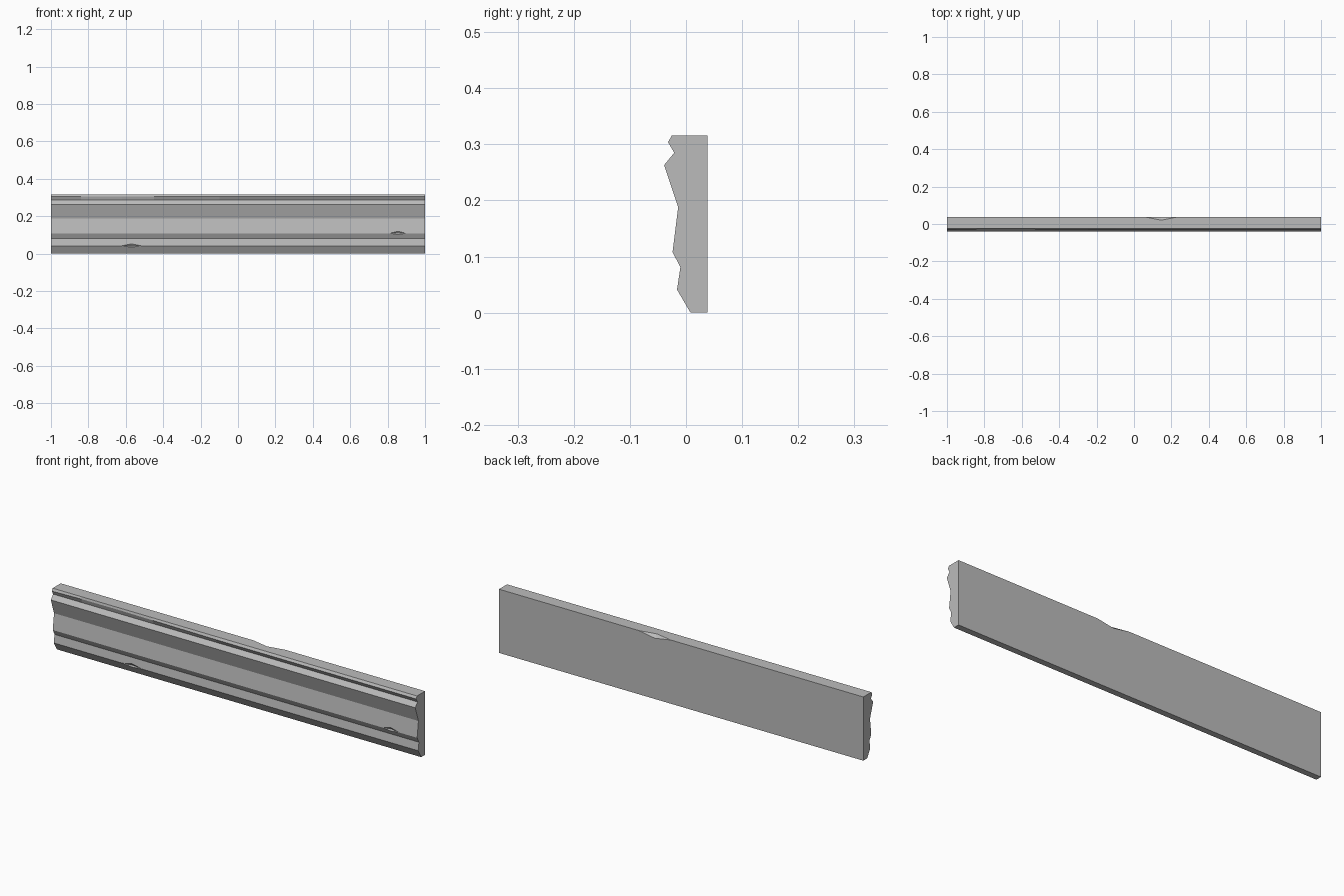
import bpy, bmesh
from mathutils import Vector

cube = bpy.data.objects.get("Cube")
if cube:
    bpy.data.objects.remove(cube, do_unlink=True)

# Single stone-grey material
stone = bpy.data.materials.new("stone_grey")
stone.use_nodes = True
GREY = (0.5, 0.5, 0.5, 1)
stone.diffuse_color = GREY
stone.node_tree.nodes["Principled BSDF"].inputs["Base Color"].default_value = GREY


def new_object(name, bm):
    bmesh.ops.recalc_face_normals(bm, faces=bm.faces)
    mesh = bpy.data.meshes.new(name)
    bm.to_mesh(mesh)
    bm.free()
    mesh.materials.append(stone)
    obj = bpy.data.objects.new(name, mesh)
    bpy.context.scene.collection.objects.link(obj)
    return obj


# Moulding cross-section (y, z), swept along x
PROFILE = [(0.038, 0), (0.008, 0), (-0.016, 0.041), (-0.010, 0.081),
           (-0.024, 0.108), (-0.014, 0.188), (-0.039, 0.263),
           (-0.021, 0.285), (-0.032, 0.304), (-0.025, 0.316), (0.038, 0.316)]
LIP = 8
# Stations along x with the wear of the top lip at each
WEAR = [(-1, 0), (-0.84, 0.004), (-0.62, 0.005), (-0.45, 0.003), (-0.1, 0), (1, 0)]

bm = bmesh.new()
rings = []
for x, wear in WEAR:
    ring = []
    for i, (y, z) in enumerate(PROFILE):
        dent = wear if i == LIP else 0
        ring.append(bm.verts.new((x, y + dent, z + dent * 0.4)))
    rings.append(ring)
n = len(PROFILE)
for a, b in zip(rings, rings[1:]):
    for i in range(n):
        j = (i + 1) % n
        bm.faces.new((a[i], a[j], b[j], b[i]))
bm.faces.new(rings[0])
bm.faces.new(rings[-1])
moulding = new_object("moulding", bm)


def chip(name, center, size):
    """Cut a shallow diamond-shaped chip out of an edge."""
    bm = bmesh.new()
    tips = []
    for axis in range(3):
        for sign in (-1, 1):
            p = Vector(center)
            p[axis] += sign * size[axis]
            tips.append(bm.verts.new(p))
    bmesh.ops.convex_hull(bm, input=tips)
    cutter = new_object(name, bm)
    cutter.hide_render = True
    cutter.hide_viewport = True
    cutter.display_type = 'WIRE'
    mod = moulding.modifiers.new(name, 'BOOLEAN')
    mod.operation = 'DIFFERENCE'
    mod.solver = 'EXACT'
    mod.object = cutter


# Chips in the lower ridge, the middle ridge and the back top edge
chip("lower_chip_cutter", (-0.57, -0.022, 0.041), (0.09, 0.015, 0.022))
chip("middle_chip_cutter", (0.855, -0.030, 0.109), (0.075, 0.014, 0.022))
chip("top_chip_cutter", (0.145, 0.042, 0.318), (0.12, 0.024, 0.020))
